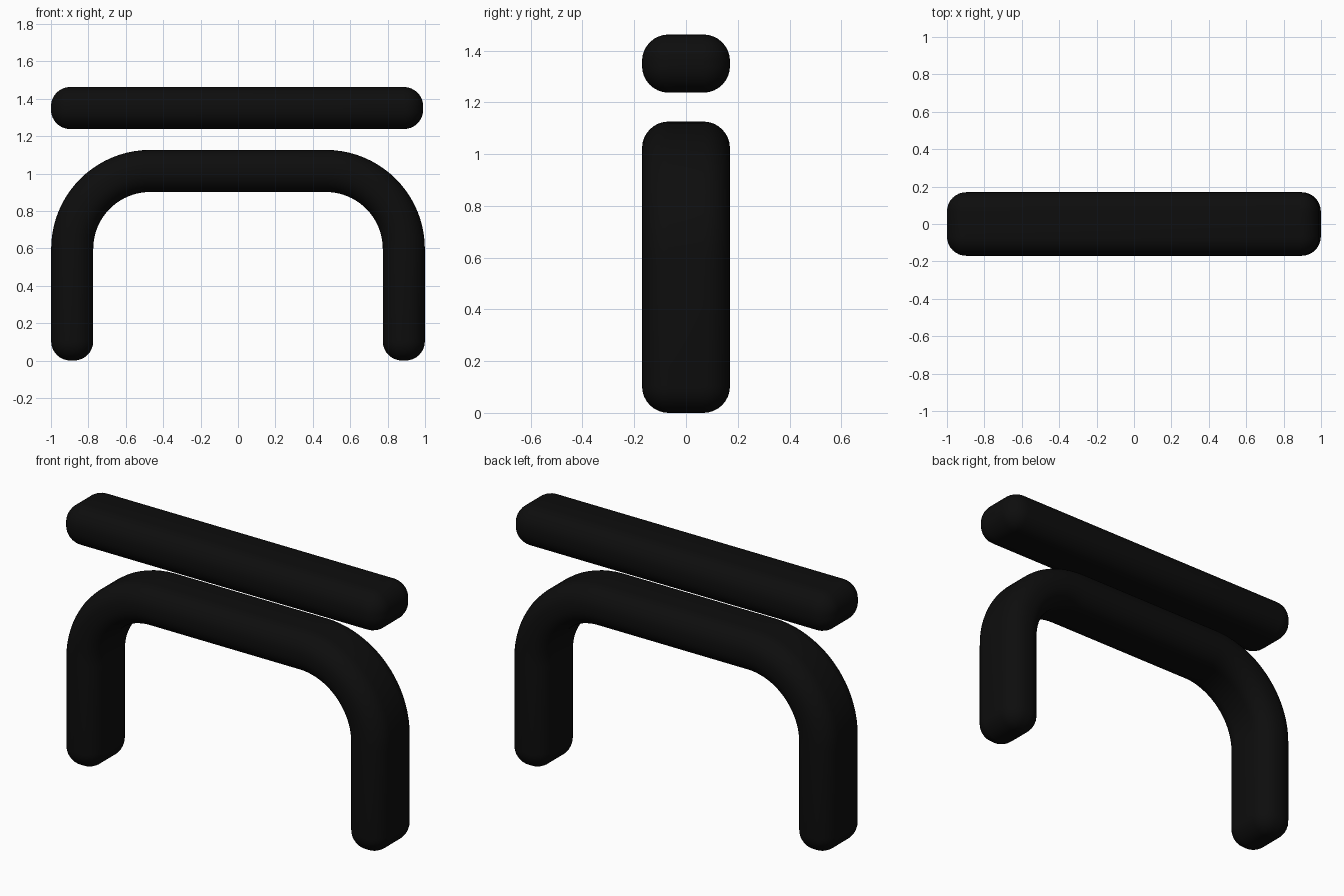
import bpy, bmesh, math
from mathutils import Vector

if "Cube" in bpy.data.objects:
    bpy.data.objects.remove(bpy.data.objects["Cube"])

HALF_Y, HALF_T, R = 0.17, 0.1125, 0.103   # tube half depth, half thickness, edge radius
SEG = 8                                   # steps per rounded quarter

black = bpy.data.materials.new("matte black")
black.diffuse_color = (0.004, 0.004, 0.004, 1)
black.use_nodes = True
black.node_tree.nodes["Principled BSDF"].inputs["Base Color"].default_value = black.diffuse_color


def section(pos, tangent, radius):
    """Rounded rectangle ring across the path (path lies in the xz plane)."""
    side = Vector((0, 1, 0))
    up = tangent.cross(side)
    ring = []
    for q, (a, b) in enumerate([(1, 1), (-1, 1), (-1, -1), (1, -1)]):
        centre = pos + side * a * (HALF_Y - R) + up * b * (HALF_T - R)
        for i in range(SEG + 1):
            t = (q + i / SEG) * math.pi / 2
            ring.append(centre + radius * (side * math.cos(t) + up * math.sin(t)))
    return ring


def sweep(name, path):
    """Sweep the section along (position, tangent) pairs with rounded ends."""
    (p0, t0), (p1, t1) = path[0], path[-1]
    angles = [i / SEG * math.pi / 2 for i in range(SEG + 1)]
    angles[0] = 0.02
    rings = [section(p0 + t0 * R * (1 - math.cos(a)), t0, R * math.sin(a)) for a in angles]
    rings += [section(p, t, R) for p, t in path[1:-1]]
    rings += [section(p1 - t1 * R * (1 - math.cos(a)), t1, R * math.sin(a)) for a in reversed(angles)]
    bm = bmesh.new()
    rows = [[bm.verts.new(v) for v in ring] for ring in rings]
    n = len(rows[0])
    for a, b in zip(rows, rows[1:]):
        for i in range(n):
            j = (i + 1) % n
            bm.faces.new((a[i], a[j], b[j], b[i]))
    bm.faces.new(rows[0])
    bm.faces.new(rows[-1])
    bmesh.ops.recalc_face_normals(bm, faces=bm.faces)
    for f in bm.faces:
        f.smooth = True
    mesh = bpy.data.meshes.new(name)
    bm.to_mesh(mesh)
    bm.free()
    mesh.materials.append(black)
    obj = bpy.data.objects.new(name, mesh)
    bpy.context.collection.objects.link(obj)
    return obj


# Floating straight bar
X = Vector((1, 0, 0))
sweep("top_bar", [(Vector((-1, 0, 1.35)), X), (Vector((0.99, 0, 1.35)), X)])

# Arched frame: leg, rounded corner, beam, rounded corner, leg
CX, CZ, BEND, STEPS = 0.47, 0.597, 0.4165, 20
path = [(Vector((-CX - BEND, 0, 0)), Vector((0, 0, 1)))]
for cx, start in ((-CX, 180), (CX, 90)):
    for i in range(STEPS + 1):
        a = math.radians(start - 90 * i / STEPS)
        path.append((Vector((cx + BEND * math.cos(a), 0, CZ + BEND * math.sin(a))),
                     Vector((math.sin(a), 0, -math.cos(a)))))
path.append((Vector((CX + BEND, 0, 0)), Vector((0, 0, -1))))
sweep("arched_frame", path)
